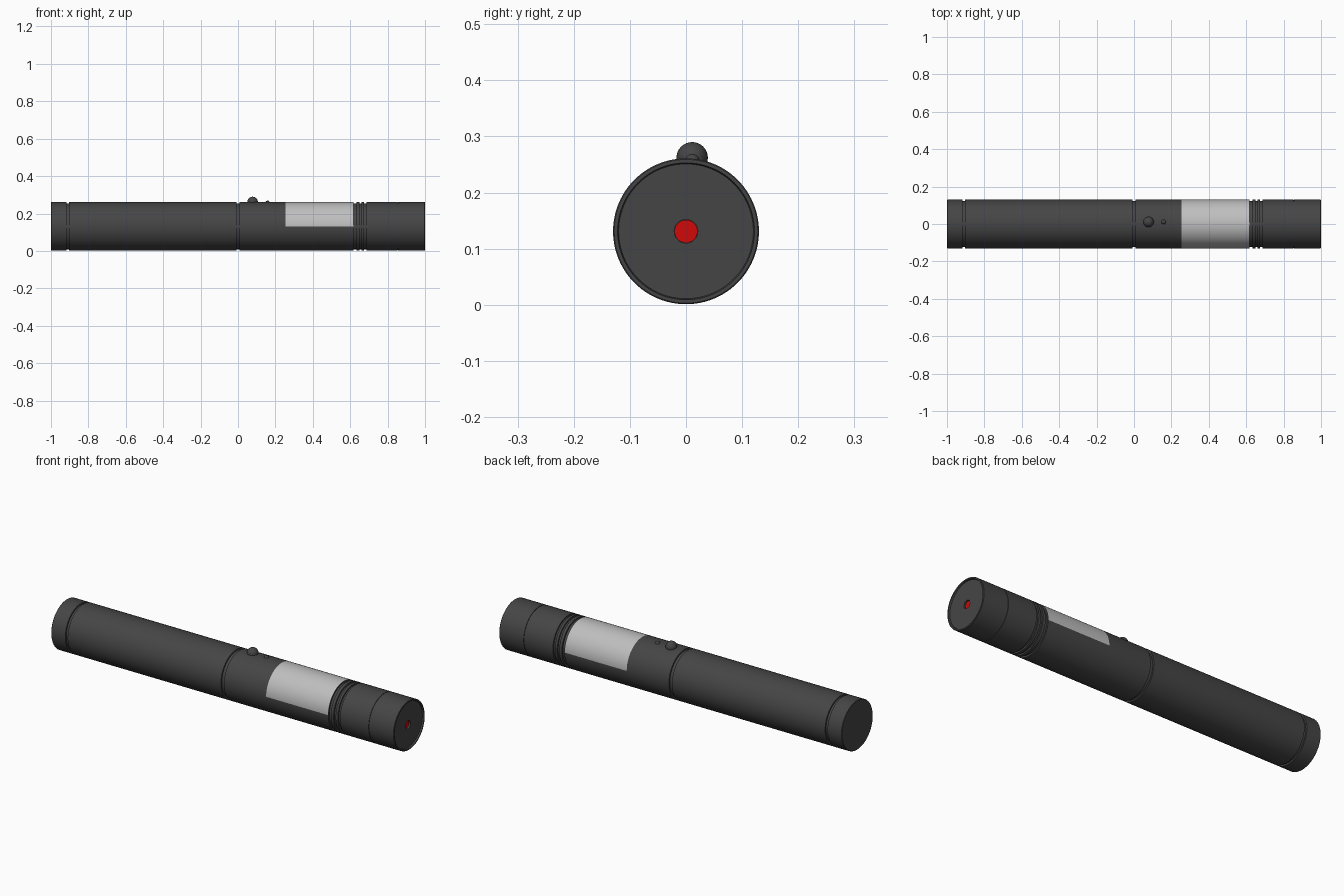
import bpy, bmesh, math

if "Cube" in bpy.data.objects:
    bpy.data.objects.remove(bpy.data.objects["Cube"])

R, ZC, SEG = 0.13, 0.131, 96   # tube radius, axis height, sides


def material(name, rgb):
    m = bpy.data.materials.new(name)
    m.diffuse_color = (*rgb, 1)
    m.use_nodes = True
    m.node_tree.nodes["Principled BSDF"].inputs["Base Color"].default_value = m.diffuse_color
    return m


dark = material("dark_grey", (0.06, 0.06, 0.06))
silver = material("light_grey", (0.52, 0.52, 0.52))
red = material("red", (0.64, 0.003, 0.003))


def smooth(ob):
    bpy.ops.object.select_all(action='DESELECT')
    ob.select_set(True)
    bpy.context.view_layer.objects.active = ob
    bpy.ops.object.shade_smooth_by_angle(angle=math.radians(30))


def lathe(name, profile, mats, rule=None):
    """Spin (x, radius) points about the x axis; zero radius closes an end."""
    bm = bmesh.new()
    rings = []
    for x, r in profile:
        n = SEG if r > 0 else 1
        rings.append([bm.verts.new((x, r * math.cos(2 * math.pi * i / SEG),
                                    ZC + r * math.sin(2 * math.pi * i / SEG)))
                      for i in range(n)])
    for a, b in zip(rings, rings[1:]):
        for i in range(SEG):
            j = (i + 1) % SEG
            quad = [a[i % len(a)], a[j % len(a)], b[j % len(b)], b[i % len(b)]]
            bm.faces.new(list(dict.fromkeys(quad)))
    bmesh.ops.recalc_face_normals(bm, faces=bm.faces)
    if rule:
        for f in bm.faces:
            f.material_index = rule(f.calc_center_median())
    me = bpy.data.meshes.new(name)
    bm.to_mesh(me)
    bm.free()
    for m in mats:
        me.materials.append(m)
    ob = bpy.data.objects.new(name, me)
    bpy.context.collection.objects.link(ob)
    smooth(ob)
    return ob


# Tube with turned grooves, shallow front recess and aperture
LABEL = (0.255, 0.617)
GROOVES = [(-0.91, 0.014, 0.008), (0.0, 0.018, 0.008), (0.626, 0.015, 0.008),
           (0.655, 0.012, 0.008), (0.68, 0.012, 0.008), (0.855, 0.003, 0.003)]
profile = [(-1, 0), (-1, R - 0.002), (-0.998, R)]
for x, w, d in GROOVES:
    if x == 0.626:
        profile += [(LABEL[0], R), (LABEL[1], R)]
    a, b = x - w / 2, x + w / 2
    profile += [(a, R), (a, R - d), (b, R - d), (b, R)]
profile += [(0.998, R), (1, R - 0.002), (1, 0.122), (0.992, 0.120),
            (0.992, 0.021), (0.978, 0.021), (0.978, 0)]


def label_rule(c):
    on_label = LABEL[0] < c.x < LABEL[1] and c.z > ZC
    return 1 if on_label else 0


lathe("tube_body", profile, [dark, silver], label_rule)

# Red lens at the bottom of the aperture
lathe("lens", [(0.976, 0), (0.976, 0.0205), (0.983, 0.0205), (0.983, 0)], [red])

# Push button and small indicator bump
for name, x, r, z in (("push_button", 0.078, 0.028, 0.262),
                      ("indicator_bump", 0.158, 0.013, 0.256)):
    bpy.ops.mesh.primitive_uv_sphere_add(segments=32, ring_count=16, radius=r,
                                         location=(x, 0.011, z))
    ob = bpy.context.object
    ob.name = name
    ob.data.materials.append(dark)
    smooth(ob)
